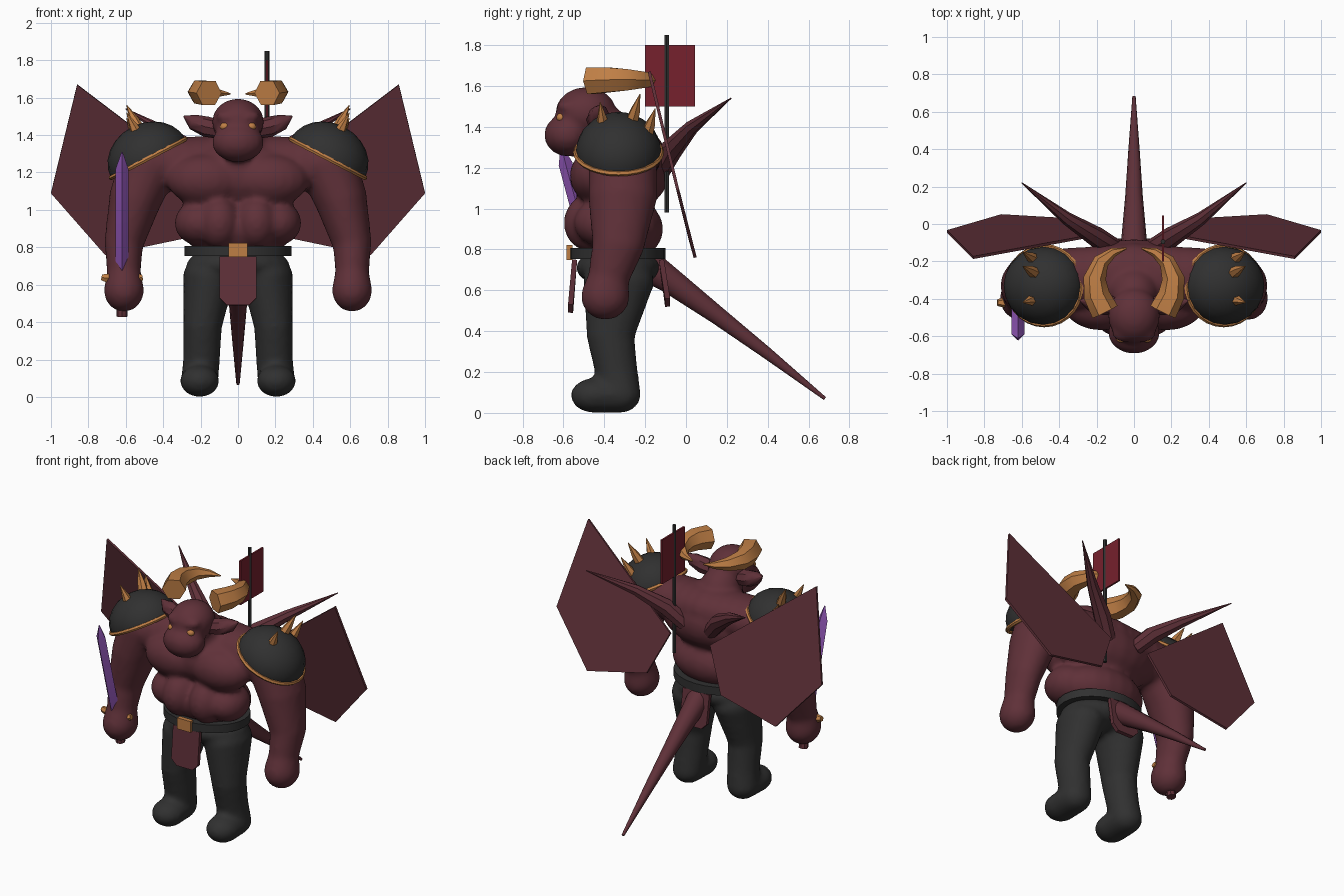
import bpy, bmesh
from math import pi
from mathutils import Vector, Matrix

cube = bpy.data.objects.get("Cube")
if cube:
    bpy.data.objects.remove(cube)


def material(name, *rgb):
    mat = bpy.data.materials.new(name)
    mat.use_nodes = True
    mat.diffuse_color = (*rgb, 1)
    shader = next(n for n in mat.node_tree.nodes if n.type == 'BSDF_PRINCIPLED')
    shader.inputs["Base Color"].default_value = (*rgb, 1)
    return mat


SKIN = material("maroon skin", .115, .03, .04)
BLACK = material("charcoal", .03, .03, .03)
GOLD = material("horn orange", .52, .21, .06)
PURPLE = material("purple blade", .27, .09, .45)
RED = material("flag red", .18, .015, .026)
SIDES = (("left", 1), ("right", -1))


def activate(obj):
    bpy.ops.object.select_all(action='DESELECT')
    obj.select_set(True)
    bpy.context.view_layer.objects.active = obj


def add(name, data, mat):
    obj = bpy.data.objects.new(name, data)
    bpy.context.collection.objects.link(obj)
    data.materials.append(mat)
    return obj


def from_bmesh(name, bm, mat):
    mesh = bpy.data.meshes.new(name)
    bm.to_mesh(mesh)
    bm.free()
    return add(name, mesh, mat)


def smooth(obj, angle=.7):
    activate(obj)
    bpy.ops.object.shade_smooth_by_angle(angle=angle)
    return obj


def tube(name, mat, points, sides=1):
    """Tapered tube through (x, y, z, radius) points."""
    curve = bpy.data.curves.new(name, 'CURVE')
    curve.dimensions = '3D'
    curve.bevel_depth = 1
    curve.bevel_resolution = sides
    curve.use_fill_caps = True
    spline = curve.splines.new('POLY')
    spline.points.add(len(points) - 1)
    for p, (x, y, z, r) in zip(spline.points, points):
        p.co, p.radius = (x, y, z, 1), r
    obj = add(name, curve, mat)
    activate(obj)
    bpy.ops.object.convert(target='MESH')
    return smooth(bpy.context.object)


def plate(name, mat, points, thickness):
    mesh = bpy.data.meshes.new(name)
    mesh.from_pydata(points, [], [range(len(points))])
    obj = add(name, mesh, mat)
    mod = obj.modifiers.new("thickness", 'SOLIDIFY')
    mod.thickness, mod.offset = thickness, 0
    return obj


def ball(bm, center, radii):
    place = Matrix.Translation(center) @ Matrix.Diagonal((*radii, 1))
    bmesh.ops.create_uvsphere(bm, u_segments=20, v_segments=12, radius=1, matrix=place)


def flesh(name, mat, lumps, limbs):
    """Lumps and chains of lumps, mirrored and fused into one soft skin."""
    bm = bmesh.new()
    for _, s in SIDES:
        side = Vector((s, 1, 1))
        for center, radii in lumps:
            ball(bm, Vector(center) * side, radii)
        for limb in limbs:
            for (c0, r0), (c1, r1) in zip(limb, limb[1:]):
                for i in range(7):
                    t = i / 6
                    ball(bm, Vector(c0).lerp(Vector(c1), t) * side,
                         Vector(r0).lerp(Vector(r1), t))
    obj = from_bmesh(name, bm, mat)
    fuse = obj.modifiers.new("fuse", 'REMESH')
    fuse.mode, fuse.voxel_size, fuse.use_smooth_shade = 'VOXEL', .018, True
    soften = obj.modifiers.new("soften", 'SMOOTH')
    soften.factor, soften.iterations = .5, 5
    return obj


# Body: torso, neck, head, arms
flesh("body", SKIN, [
    ((0, -.31, 1.18), (.37, .23, .2)),       # rib cage
    ((.17, -.43, 1.16), (.21, .14, .14)),    # chest muscles
    ((0, -.33, .9), (.3, .22, .17)),         # waist
    ((.1, -.47, .93), (.11, .13, .14)),      # belly
    ((.21, -.4, .93), (.13, .15, .12)),      # flanks
    ((0, -.38, 1.36), (.13, .14, .13)),      # neck
    ((0, -.49, 1.47), (.14, .15, .125)),     # skull
    ((0, -.58, 1.36), (.14, .115, .105)),    # jaw
    ((.06, -.58, 1.5), (.06, .055, .03)),    # brow
], [
    [((0, -.27, 1.27), (.15, .17, .13)), ((.42, -.3, 1.24), (.16, .17, .15))],
    [((.48, -.31, 1.24), (.16, .17, .15)), ((.55, -.31, 1.06), (.14, .17, .15)),
     ((.61, -.33, .83), (.105, .13, .12)), ((.61, -.38, .66), (.09, .1, .1)),
     ((.61, -.395, .57), (.108, .12, .115))],
])

# Trousers with rounded boots
flesh("trousers", BLACK, [((0, -.33, .71), (.275, .21, .1))], [
    [((.155, -.33, .64), (.14, .175, .12)), ((.19, -.37, .38), (.105, .118, .1)),
     ((.195, -.34, .2), (.1, .105, .1)), ((.205, -.32, .09), (.1, .1, .09))],
    [((.205, -.32, .09), (.1, .1, .09)), ((.205, -.45, .085), (.105, .115, .085))],
])

# Belt, buckle and hanging cloths
bpy.ops.mesh.primitive_cylinder_add(vertices=24, radius=1, depth=1, location=(0, -.335, .78))
belt = bpy.context.object
belt.name = "belt"
belt.scale = (.285, .235, .055)
belt.data.materials.append(BLACK)
smooth(belt)
bpy.ops.mesh.primitive_cube_add(size=1, location=(0, -.57, .785))
buckle = bpy.context.object
buckle.name = "buckle"
buckle.scale = (.1, .03, .075)
buckle.data.materials.append(GOLD)


def cloth(name, top, bottom, low):
    drop = low + .04
    plate(name, SKIN, [(-.1, top, .75), (.1, top, .75), (.1, bottom, drop),
                       (.06, bottom, low), (-.06, bottom, low), (-.1, bottom, drop)], .025)


cloth("front_cloth", -.545, -.565, .49)
cloth("back_cloth", -.12, -.09, .52)

# Tail
tube("tail", SKIN, [(0, -.2, .73, .085), (0, -.08, .65, .068), (0, .15, .48, .047),
                    (0, .4, .29, .03), (0, .68, .07, .009)], 3)

for side, s in SIDES:
    # Horns, eyes and ears
    tube(side + "_horn", GOLD, [
        (s * .155, -.47, 1.625, .075), (s * .2, -.38, 1.63, .07), (s * .21, -.29, 1.63, .06),
        (s * .175, -.2, 1.63, .043), (s * .11, -.15, 1.625, .024), (s * .04, -.13, 1.62, .004)])
    bm = bmesh.new()
    ball(bm, (s * .07, -.612, 1.445), (.026, .022, .022))
    smooth(from_bmesh(side + "_eye", bm, GOLD))
    ear = tube(side + "_ear", SKIN, [
        (s * .1, -.44, 1.43, .05), (s * .17, -.43, 1.445, .055),
        (s * .24, -.42, 1.47, .042), (s * .29, -.41, 1.5, .004)], 2)

    # Shoulder armour: tilted half dome, rim and spikes
    tilt = Matrix.Translation((s * .48, -.33, 1.275)) @ Matrix.Rotation(s * .48, 4, 'Y')
    bm = bmesh.new()
    ball(bm, (0, 0, 0), (.225, .21, .19))
    cut = bmesh.ops.bisect_plane(bm, geom=bm.verts[:] + bm.edges[:] + bm.faces[:],
                                 plane_co=(0, 0, -.001), plane_no=(0, 0, -1), clear_outer=True)
    bmesh.ops.holes_fill(bm, edges=bm.edges[:])
    dome = from_bmesh(side + "_shoulder_armour", bm, BLACK)
    dome.matrix_world = tilt
    smooth(dome)
    bpy.ops.mesh.primitive_torus_add(major_radius=1, minor_radius=.07,
                                     major_segments=28, minor_segments=6)
    rim = bpy.context.object
    rim.name = side + "_armour_rim"
    rim.data.materials.append(GOLD)
    rim.matrix_world = tilt @ Matrix.Diagonal((.222, .208, .2, 1))
    smooth(rim)
    spikes = [(-.4, -.42, 1.52), (-.27, -.225, 1.56), (-.2, -.15, 1.49)]
    for i, (base, tip, top) in enumerate(spikes):
        tube(f"{side}_armour_spike_{i}", GOLD, [
            (s * .52, base, top - .15, .035), (s * .555, (base + tip) / 2, top - .08, .026),
            (s * .595, tip, top, .002)])

    # Wing membrane and the claw above it
    plate(side + "_wing", SKIN, [
        (s * .86, -.18, 1.67), (s, -.04, 1.09), (s * .71, .045, .76),
        (s * .28, .02, .85), (s * .15, -.05, 1.13)], .015)
    tube(side + "_wing_claw", SKIN, [
        (s * .1, -.13, 1.18, .05), (s * .2, -.07, 1.29, .055),
        (s * .36, .03, 1.4, .035), (s * .6, .22, 1.54, .003)], 2)

    # Sword guard prongs
    tube(side + "_guard_prong", GOLD, [
        (-.62, -.42, .64, .03), (-.62 + s * .085, -.42, .635, .025),
        (-.62 + s * .11, -.42, .64, .018)])

# Sword: grip and pointed blade
tube("sword_grip", SKIN, [(-.62, -.38, .43, .03), (-.62, -.385, .47, .03),
                          (-.62, -.39, .5, .02), (-.62, -.42, .66, .02)], 2)
blade = tube("sword_blade", PURPLE, [(-.62, -.44, .67, .036), (-.62, -.59, 1.22, .034),
                                     (-.62, -.61, 1.31, .003)], 0)

# Banner on its pole
tube("banner_pole", BLACK, [(.155, -.095, .98, .013), (.155, -.095, 1.85, .013)], 1)
plate("banner", RED, [(.155, -.2, 1.5), (.155, .045, 1.5),
                      (.155, .045, 1.8), (.155, -.2, 1.8)], .012)
